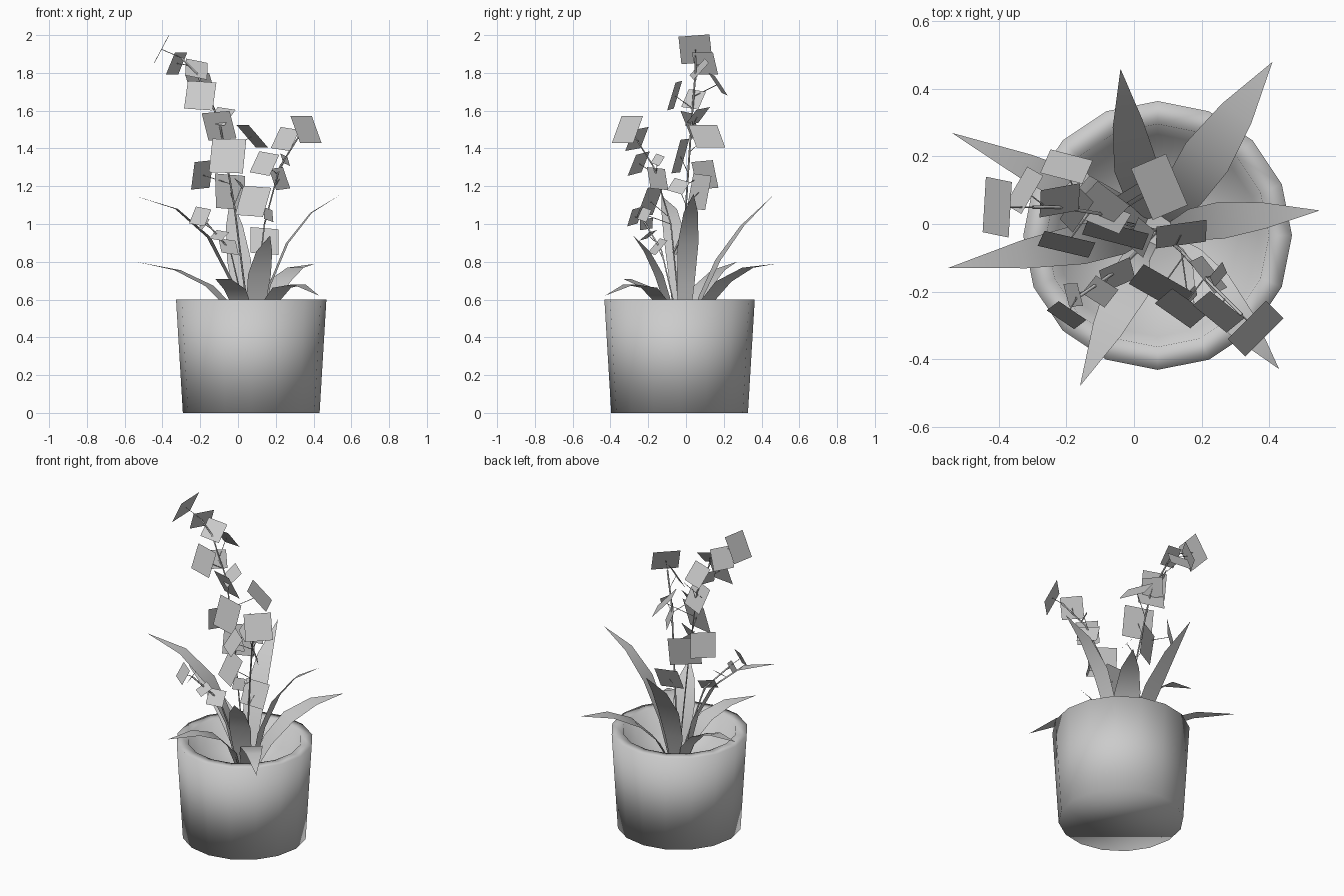
import bpy, bmesh, math
from mathutils import Vector, Euler

cube = bpy.data.objects.get("Cube")
if cube:
    bpy.data.objects.remove(cube)

grey = bpy.data.materials.new("light_grey")
grey.use_nodes = True
colour = (0.6, 0.6, 0.6, 1)
grey.diffuse_color = colour
grey.node_tree.nodes["Principled BSDF"].inputs["Base Color"].default_value = colour


def finish(bm, name, smooth=True):
    mesh = bpy.data.meshes.new(name)
    for face in bm.faces:
        face.smooth = smooth
    bm.to_mesh(mesh)
    bm.free()
    mesh.materials.append(grey)
    obj = bpy.data.objects.new(name, mesh)
    bpy.context.collection.objects.link(obj)
    return obj


def curve_point(a, b, c, t):
    return a * (1 - t) ** 2 + b * 2 * t * (1 - t) + c * t * t


# Pot: lathed rings, flat base, broad rim and a hollow soil bowl
def make_pot(centre, sides=16):
    profile = [(0.362, 0), (0.398, 0.6), (0.33, 0.6), (0.3, 0.45)]
    bm = bmesh.new()
    rings = []
    for radius, z in profile:
        ring = []
        for i in range(sides):
            a = math.tau * i / sides
            ring.append(bm.verts.new((centre.x + radius * math.cos(a),
                                      centre.y + radius * math.sin(a), z)))
        rings.append(ring)
    for low, high in zip(rings, rings[1:]):
        for i in range(sides):
            j = (i + 1) % sides
            bm.faces.new((low[i], low[j], high[j], high[i]))
    bm.faces.new(list(reversed(rings[0])))
    soil = bm.verts.new((centre.x, centre.y, 0.38))
    for i in range(sides):
        bm.faces.new((rings[-1][i], rings[-1][(i + 1) % sides], soil))
    finish(bm, "pot")


# Leaf: arching strip that swells in the middle and ends in a point
def make_leaf(name, control, tip, width):
    control, tip = Vector(control), Vector(tip)
    out = Vector((tip.x - root.x, tip.y - root.y, 0)).normalized()
    side = Vector((-out.y, out.x, 0))
    base = root + out * 0.04
    bm = bmesh.new()
    rows = []
    for t, swell in ((0, 0.4), (0.25, 0.85), (0.5, 1), (0.75, 0.7)):
        p = curve_point(base, control, tip, t)
        offset = side * width * swell / 2
        rows.append((bm.verts.new(p - offset), bm.verts.new(p + offset)))
    for (a, b), (c, d) in zip(rows, rows[1:]):
        bm.faces.new((a, b, d, c))
    bm.faces.new((*rows[-1], bm.verts.new(tip)))
    finish(bm, name)


# Stem: thin tube along a list of points
def make_stem(name, points, radius):
    curve = bpy.data.curves.new(name, "CURVE")
    curve.dimensions = "3D"
    curve.bevel_depth = radius
    curve.bevel_resolution = 0
    spline = curve.splines.new("POLY")
    spline.points.add(len(points) - 1)
    for target, p in zip(spline.points, points):
        target.co = (*p, 1)
    curve.materials.append(grey)
    bpy.context.collection.objects.link(bpy.data.objects.new(name, curve))


# Petal: square plate; yaw 0 faces the front, tilt leans it upwards
def make_petal(name, centre, size, yaw, tilt, spin):
    turn = Euler((math.radians(-tilt), 0, math.radians(yaw))).to_matrix()
    roll = Euler((0, math.radians(spin), 0)).to_matrix()
    h = size / 2
    bm = bmesh.new()
    corners = [Vector((x, 0, z)) for x, z in ((-h, -h), (h, -h), (h, h), (-h, h))]
    bm.faces.new([bm.verts.new(centre + turn @ roll @ c) for c in corners])
    finish(bm, name, False)


# Spray: main stem with petals, each joined by a short stalk
def make_spray(name, path, petals):
    path = [root] + [Vector(p) for p in path]
    make_stem(name + "_stem", path, 0.005)
    samples = [a.lerp(b, k / 8) for a, b in zip(path, path[1:]) for k in range(9)]
    for i, (x, y, z, size, yaw, tilt, spin) in enumerate(petals):
        centre = Vector((x, y, z))
        joint = min(samples, key=lambda p: (p - centre + Vector((0, 0, 0.08))).length)
        make_stem(f"{name}_stalk_{i}", [joint, joint.lerp(centre, 0.96)], 0.002)
        make_petal(f"{name}_petal_{i}", centre, size, yaw, tilt, spin)


middle = Vector((0.07, -0.034, 0))
root = Vector((0.07, -0.02, 0.39))
make_pot(middle)

make_leaf("back_left_leaf", (0.18, 0.15, 0.8), (0.41, 0.48, 0.79), 0.15)
make_leaf("left_leaf", (0.19, 0.01, 1.02), (0.55, 0.04, 1.16), 0.11)
make_leaf("front_left_leaf", (0.2, -0.15, 0.82), (0.43, -0.43, 0.62), 0.13)
make_leaf("front_right_leaf", (0.02, -0.1, 0.76), (-0.16, -0.48, 0.71), 0.13)
make_leaf("right_leaf", (-0.05, -0.04, 1.09), (-0.55, -0.13, 1.15), 0.12)
make_leaf("back_leaf", (0, 0.1, 0.85), (-0.04, 0.46, 1.15), 0.13)
make_leaf("back_right_leaf", (-0.05, 0.05, 0.75), (-0.54, 0.27, 0.8), 0.11)
make_leaf("inner_leaf", (0.1, -0.12, 0.8), (0.17, -0.28, 0.94), 0.13)

make_spray("tall_spray",
           [(-0.02, 0, 1.1), (-0.1, 0.03, 1.55), (-0.22, 0.05, 1.8), (-0.3, 0.05, 1.88)],
           [(-0.405, 0.05, 1.925, 0.165, -91, 28, 5),
            (-0.325, 0.1, 1.85, 0.13, -120, 25, 0),
            (-0.22, 0.07, 1.82, 0.12, 20, 40, 15),
            (-0.2, 0.17, 1.74, 0.13, 170, 35, 8),
            (-0.2, -0.06, 1.68, 0.155, -12, 18, 4),
            (-0.17, 0.04, 1.66, 0.11, 60, 30, 8),
            (-0.1, 0.03, 1.52, 0.16, 160, 25, 5),
            (-0.09, 0.06, 1.57, 0.12, -30, 45, 10),
            (0.075, 0.11, 1.465, 0.165, 113, 43, 0),
            (-0.055, -0.03, 1.36, 0.185, -14, 16, 2),
            (-0.19, 0.1, 1.26, 0.15, -130, 13, 4),
            (-0.04, 0.07, 1.17, 0.185, 32, 10, 4),
            (0.02, -0.04, 1.2, 0.09, 80, 40, 20)])

make_spray("left_spray",
           [(0.14, -0.08, 1), (0.22, -0.17, 1.3), (0.32, -0.27, 1.46)],
           [(0.36, -0.31, 1.5, 0.16, 45, 27, 0),
            (0.25, -0.26, 1.45, 0.13, -35, 30, 8),
            (0.14, -0.25, 1.32, 0.13, -30, 30, 10),
            (0.22, -0.15, 1.24, 0.12, 130, 20, 5),
            (0.25, -0.15, 1.34, 0.06, 60, 30, 20),
            (0.08, -0.19, 1.12, 0.17, -28, 25, 4),
            (0.16, -0.22, 1.05, 0.07, 50, 20, 15),
            (0.14, -0.03, 0.91, 0.15, 10, 25, 5)])

make_spray("short_spray",
           [(-0.04, -0.13, 0.86), (-0.17, -0.22, 1.01)],
           [(-0.2, -0.27, 1.04, 0.1, -30, 25, 10),
            (-0.18, -0.21, 1.0, 0.07, -70, 35, 10),
            (-0.1, -0.2, 0.94, 0.08, -20, 55, 15),
            (-0.05, -0.15, 0.88, 0.1, 30, 40, 10)])
